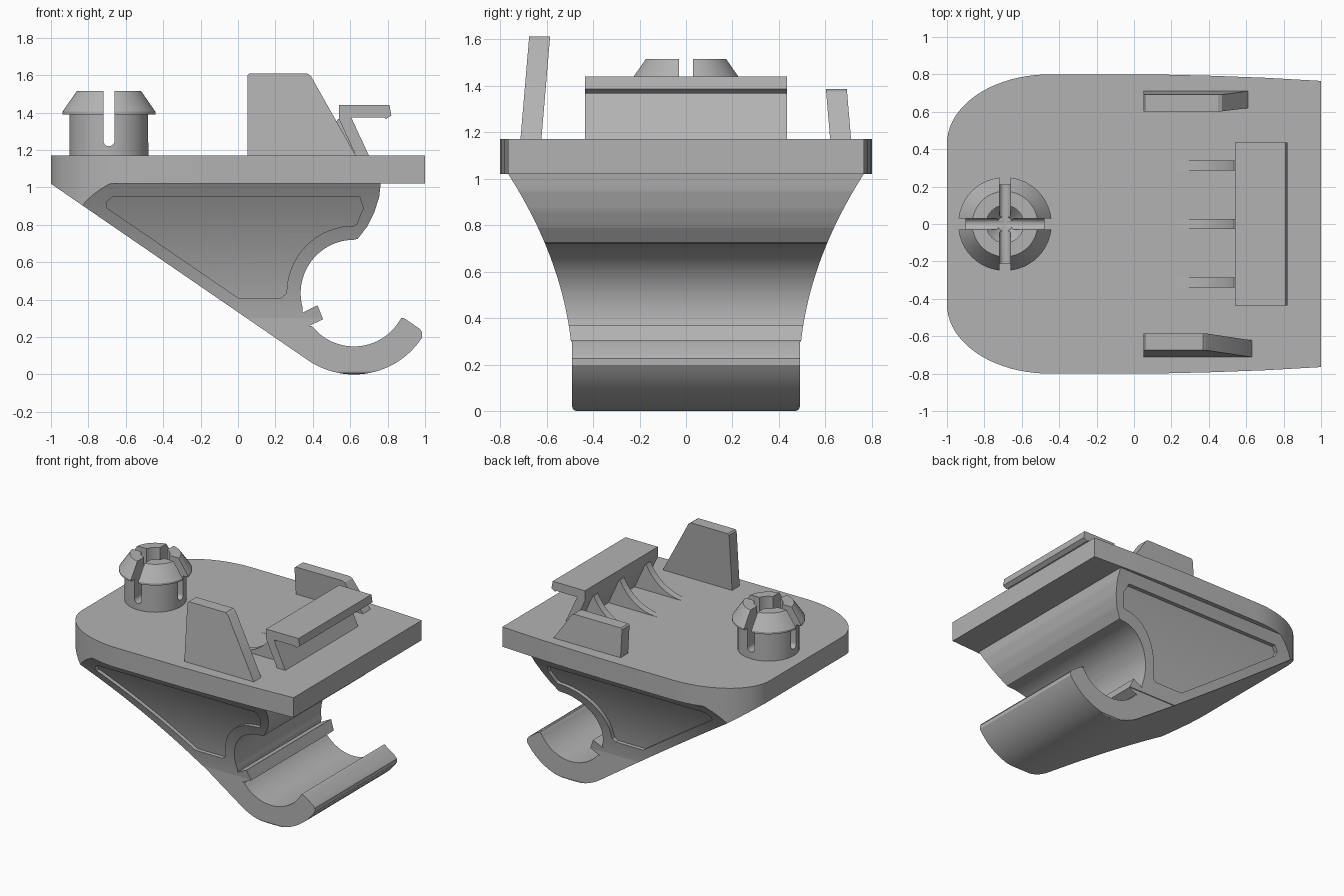
import bpy, bmesh
from math import sin, cos, pi, radians

cube = bpy.data.objects.get("Cube")
if cube:
    bpy.data.objects.remove(cube)

grey = bpy.data.materials.new("plain_grey")
grey.use_nodes = True
colour = (0.45, 0.45, 0.45, 1)
grey.diffuse_color = colour
grey.node_tree.nodes["Principled BSDF"].inputs["Base Color"].default_value = colour


def finish(name, bm):
    bmesh.ops.recalc_face_normals(bm, faces=bm.faces)
    mesh = bpy.data.meshes.new(name)
    bm.to_mesh(mesh)
    bm.free()
    mesh.materials.append(grey)
    obj = bpy.data.objects.new(name, mesh)
    bpy.context.collection.objects.link(obj)
    return obj


def prism(name, points, axis, start, end, lean=0):
    """Extrude a 2D outline along an axis; lean shears y with height."""
    place = {"x": lambda u, v, t: (t, u, v),
             "y": lambda u, v, t: (u, t, v),
             "z": lambda u, v, t: (u, v, t)}[axis]
    bm = bmesh.new()
    lo, hi = [[bm.verts.new(place(u, v, t)) for u, v in points] for t in (start, end)]
    bm.faces.new(lo)
    bm.faces.new(hi)
    for i in range(len(points)):
        j = (i + 1) % len(points)
        bm.faces.new((lo[i], lo[j], hi[j], hi[i]))
    for v in bm.verts:
        v.co.y += lean * (v.co.z - DECK)
    return finish(name, bm)


def lathe(name, profile, x, steps=48):
    bm = bmesh.new()
    verts = [bm.verts.new((x + r, 0, z)) for r, z in profile]
    edges = [bm.edges.new(pair) for pair in zip(verts, verts[1:])]
    bmesh.ops.spin(bm, geom=verts + edges, cent=(x, 0, 0), axis=(0, 0, 1),
                   angle=2 * pi, steps=steps)
    bmesh.ops.remove_doubles(bm, verts=bm.verts, dist=0.0005)
    return finish(name, bm)


def boolean(obj, cutter, operation):
    mod = obj.modifiers.new("cut", "BOOLEAN")
    mod.operation, mod.solver, mod.object = operation, "EXACT", cutter
    bpy.context.view_layer.objects.active = obj
    bpy.ops.object.modifier_apply(modifier=mod.name)
    bpy.data.objects.remove(cutter)


def arc(cx, cz, r, a, b, n):
    angles = [radians(a + (b - a) * i / n) for i in range(n + 1)]
    return [(cx + r * cos(t), cz + r * sin(t)) for t in angles]


def flare(z):
    t = max(0, (z - 0.3) / 0.72)
    return 0.495 + 0.08 * t + 0.19 * t * t


DECK = 1.17
heights = [0.3 + 0.73 * i / 24 for i in range(25)]

# Mounting plate with rounded left end and slightly tapered right end
half = [(-0.45 + 0.55 * cos(a), 0.43 + 0.37 * sin(a))
        for a in [pi - pi / 2 * i / 20 for i in range(21)]]
half += [(0.1, 0.8), (0.4, 0.793), (0.7, 0.782), (1, 0.765)]
outline = half + [(x, -y) for x, y in reversed(half)]
plate = prism("mounting_plate", outline, "z", 1.02, DECK)

# Bracket body with hook, flared towards the plate
hook = (0.62, 0.435)
profile = [(-1.03, 1.04)]
profile += arc(*hook, 0.435, 235.8, 327, 24)
profile += [(0.985, 0.225), (0.97, 0.245), (0.89, 0.3), (0.875, 0.303)]
profile += arc(*hook, 0.285, 331, 218, 28)
profile += [(0.38, 0.26), (0.455, 0.295), (0.425, 0.37), (0.345, 0.33)]
profile += arc(*hook, 0.285, 196, 90, 26)
profile += [(0.64, 0.725), (0.69, 0.79), (0.73, 0.87), (0.755, 0.95), (0.765, 1.04)]
body = prism("hook_bracket", profile, "y", -1, 1)
side = [(0.475, -0.1), (0.475, 0.001), (0.486, 0.008), (0.49, 0.02), (0.49, 0.298)]
side += [(flare(z), z) for z in heights]
boolean(body, prism("flare_cutter", side + [(-y, z) for y, z in reversed(side)],
                    "x", -1.5, 1.5), "INTERSECT")
boolean(body, prism("outline_cutter", outline, "z", -0.2, 1.1), "INTERSECT")

# Shallow pocket in each flared side
pocket = [(0, 0.41), (-0.7, 0.89), (-0.705, 0.92), (-0.67, 0.95), (0.65, 0.95),
          (0.67, 0.89), (0.635, 0.805)]
pocket += arc(*hook, 0.36, 90, 177, 24) + [(0.255, 0.43), (0.23, 0.41)]
for s in (-1, 1):
    cutter = prism("pocket_cutter", pocket, "y", s * 0.3, s * 0.9)
    inner = [(s * (flare(z) - 0.03), z) for z in heights]
    outer = [(s * 1.0, heights[-1]), (s * 1.0, heights[0])]
    boolean(cutter, prism("pocket_floor", inner + outer, "x", -1.2, 1.2), "INTERSECT")
    boolean(body, cutter, "DIFFERENCE")

# Slotted snap post
post_x = -0.69
post = lathe("snap_post", [(0, DECK), (0.212, DECK), (0.212, 1.39), (0.25, 1.39),
                           (0.25, 1.405), (0.175, 1.515), (0.1, 1.515), (0.1, 1.3),
                           (0.04, 1.225), (0, 1.225)], post_x)
slot = arc(0, 1.25, 0.03, 180, 360, 10) + [(0.03, 1.6), (-0.03, 1.6)]
boolean(post, prism("slot_cutter", [(post_x + u, z) for u, z in slot],
                    "y", -0.4, 0.4), "DIFFERENCE")
boolean(post, prism("slot_cutter", slot, "x", post_x - 0.4, post_x + 0.4), "DIFFERENCE")

# Leaning guide fins, tall at the front and short at the back
tall = [(0.05, DECK), (0.05, 1.6), (0.06, 1.61), (0.37, 1.61), (0.39, 1.595), (0.63, DECK)]
short = [(0.05, DECK), (0.05, 1.375), (0.06, 1.385), (0.45, 1.385), (0.47, 1.375), (0.61, DECK)]
front_fin = prism("front_fin", tall, "y", -0.712, -0.622, 0.085)
back_fin = prism("back_fin", short, "y", 0.62, 0.71, -0.085)

# Latch: sloping wall with an overhanging lip
latch = prism("latch", [(0.63, DECK), (0.54, 1.365), (0.54, 1.44), (0.81, 1.44),
                        (0.82, 1.385), (0.79, 1.365), (0.78, 1.375), (0.605, 1.375),
                        (0.7, DECK)], "y", -0.435, 0.435)

# Curved webs bracing the latch
sweep = arc(0.22, 1.52, 0.35, 270, 334, 12)
webs = [prism("latch_web_%d" % (i + 1), sweep + [(0.545, 1.365), (0.64, DECK)],
              "y", y - 0.026, y + 0.026) for i, y in enumerate((-0.313, 0, 0.313))]

# Smooth curved surfaces while keeping hard edges
bpy.ops.object.select_all(action="DESELECT")
for obj in [plate, body, post, front_fin, back_fin, latch] + webs:
    obj.select_set(True)
bpy.context.view_layer.objects.active = body
bpy.ops.object.shade_smooth_by_angle(angle=radians(25))
